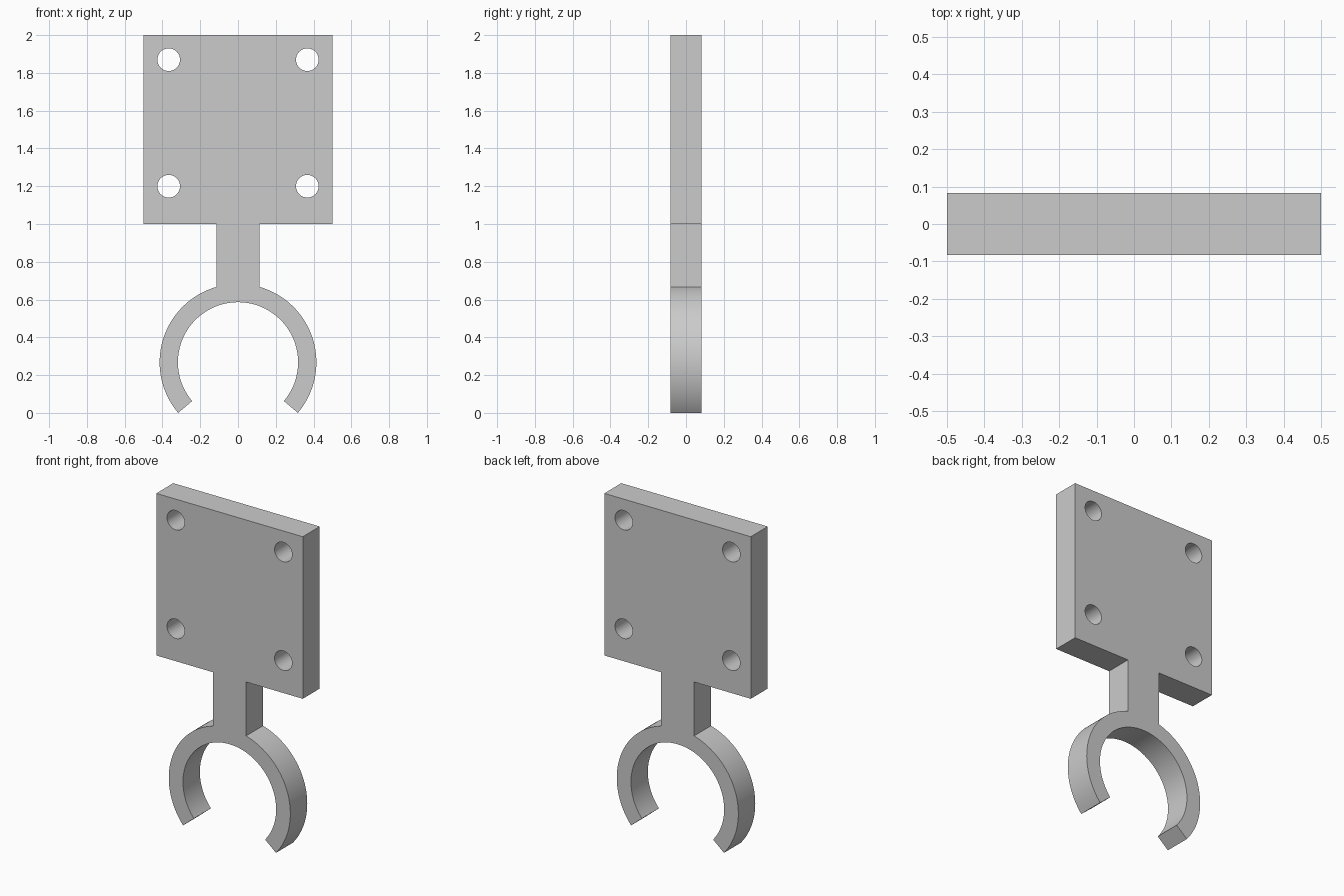
import bpy
import bmesh
from math import asin, cos, pi, radians, sin, sqrt
from mathutils import Matrix

cube = bpy.data.objects.get("Cube")
if cube:
    bpy.data.objects.remove(cube, do_unlink=True)

# Main dimensions
THICK = 0.165
PLATE_HALF, PLATE_BOTTOM, PLATE_TOP = 0.5, 1.0, 2.0
STEM_HALF = 0.113
RING_Z, RING_OUT, RING_IN = 0.268, 0.415, 0.318
GAP = radians(-40.2)
HOLE_X, HOLE_R = 0.367, 0.06
HOLE_HEIGHTS = (1.2, 1.87)


def arc(cx, cz, r, start, end, steps):
    """Points along a circular arc, both ends included."""
    angles = [start + (end - start) * i / steps for i in range(steps + 1)]
    return [(cx + r * cos(a), cz + r * sin(a)) for a in angles]


def add_loop(curve, points):
    spline = curve.splines.new('POLY')
    spline.points.add(len(points) - 1)
    for p, (x, z) in zip(spline.points, points):
        p.co = (x, z, 0, 1)
    spline.use_cyclic_u = True


# Right half of the outline: plate, stem, then the open clip ring
join = pi / 2 - asin(STEM_HALF / RING_OUT)
half = [(PLATE_HALF, PLATE_TOP), (PLATE_HALF, PLATE_BOTTOM), (STEM_HALF, PLATE_BOTTOM)]
half += arc(0, RING_Z, RING_OUT, join, GAP, 40)
half += arc(0, RING_Z, RING_IN, GAP, pi / 2, 48)
outline = half + [(-x, z) for x, z in reversed(half[:-1])]

# Filled profile with four screw holes, extruded to the bracket thickness
profile = bpy.data.curves.new("bracket_profile", 'CURVE')
profile.dimensions = '2D'
profile.fill_mode = 'BOTH'
profile.extrude = THICK / 2
add_loop(profile, outline)
for x in (-HOLE_X, HOLE_X):
    for z in HOLE_HEIGHTS:
        add_loop(profile, arc(x, z, HOLE_R, 0, 2 * pi, 40)[:-1])

helper = bpy.data.objects.new("profile_helper", profile)
bpy.context.collection.objects.link(helper)
graph = bpy.context.evaluated_depsgraph_get()
mesh = bpy.data.meshes.new_from_object(helper.evaluated_get(graph))
bpy.data.objects.remove(helper, do_unlink=True)

# Weld caps to walls and stand the bracket upright
bm = bmesh.new()
bm.from_mesh(mesh)
bmesh.ops.remove_doubles(bm, verts=bm.verts, dist=0.0001)
bmesh.ops.rotate(bm, verts=bm.verts, matrix=Matrix.Rotation(pi / 2, 3, 'X'))
bmesh.ops.recalc_face_normals(bm, faces=bm.faces)
bm.to_mesh(mesh)
bm.free()

# Plain grey material
GREY = (0.6, 0.6, 0.6, 1)
mat = bpy.data.materials.new("light_grey")
mat.use_nodes = True
mat.diffuse_color = GREY
mat.node_tree.nodes["Principled BSDF"].inputs["Base Color"].default_value = GREY
mesh.materials.clear()
mesh.materials.append(mat)

bracket = bpy.data.objects.new("clip_bracket", mesh)
bpy.context.collection.objects.link(bracket)
bpy.ops.object.select_all(action='DESELECT')
bracket.select_set(True)
bpy.context.view_layer.objects.active = bracket
bpy.ops.object.shade_smooth_by_angle(angle=radians(30))
